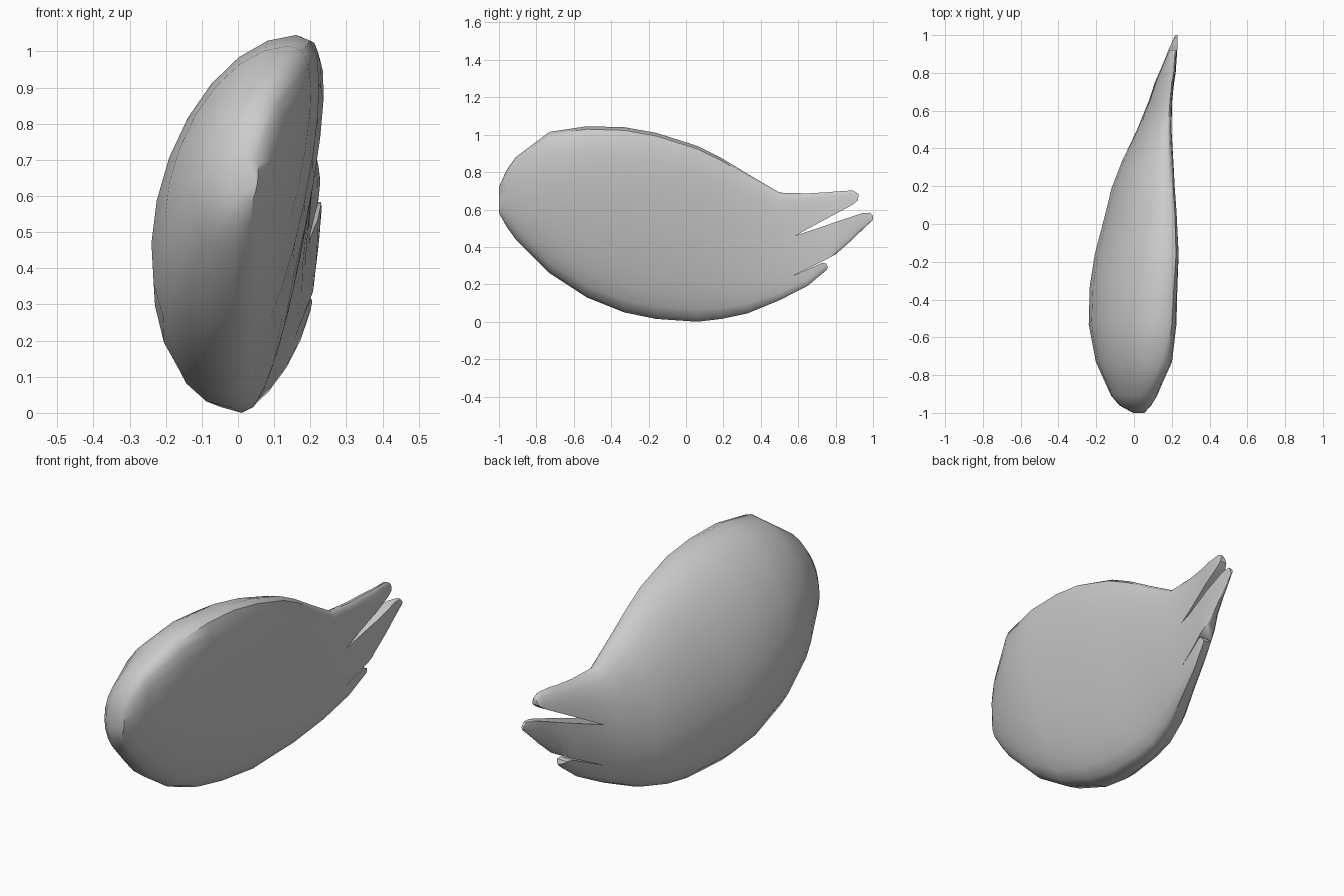
import bpy, bmesh, math

if "Cube" in bpy.data.objects:
    bpy.data.objects.remove(bpy.data.objects["Cube"])


def make_object(name, bm):
    bmesh.ops.recalc_face_normals(bm, faces=bm.faces)
    mesh = bpy.data.meshes.new(name)
    bm.to_mesh(mesh)
    bm.free()
    ob = bpy.data.objects.new(name, mesh)
    bpy.context.collection.objects.link(ob)
    return ob


def bridge(bm, rings):
    """Skin a list of equal rings and cap both ends."""
    n = len(rings[0])
    for r, q in zip(rings, rings[1:]):
        for i in range(n):
            j = (i + 1) % n
            bm.faces.new((r[i], r[j], q[j], q[i]))
    bm.faces.new(rings[0])
    bm.faces.new(rings[-1])


def loft(name, sections, n):
    """Lens-shaped sections along y.
    Each: y, z bottom, z top, x bottom, x top, left bulge, right bulge."""
    bm = bmesh.new()
    rings = []
    for y, zb, zt, xb, xt, left, right in sections:
        ring = []
        for i in range(n):
            a = 2 * math.pi * i / n
            c, s = math.cos(a), math.sin(a)
            bulge = right * s ** .75 if s > 0 else left * s
            x = (xb + xt) / 2 + (xt - xb) / 2 * c + bulge
            z = (zb + zt) / 2 + (zt - zb) / 2 * c
            ring.append(bm.verts.new((x, y, z)))
        rings.append(ring)
    bridge(bm, rings)
    return make_object(name, bm)


def notch(target, name, outline):
    """Cut a y-z outline straight through the target along x."""
    bm = bmesh.new()
    bridge(bm, [[bm.verts.new((x, y, z)) for y, z in outline] for x in (-.5, .7)])
    cutter = make_object(name, bm)
    cutter.hide_render = True
    mod = target.modifiers.new(name, 'BOOLEAN')
    mod.operation = 'DIFFERENCE'
    mod.solver = 'EXACT'
    mod.object = cutter
    bpy.context.view_layer.objects.active = target
    bpy.ops.object.modifier_apply(modifier=name)
    bpy.data.objects.remove(cutter)


# Rounded, leaning wing thinning into a blade at the trailing end
wing = loft("wing", [
    (-1.0, .58, .72, .02, .03, .03, .03),
    (-.96, .51, .81, 0, .05, .1, .06),
    (-.91, .44, .88, -.01, .07, .145, .08),
    (-.73, .26, 1.015, -.02, .14, .25, .11),
    (-.53, .13, 1.045, -.03, .16, .29, .12),
    (-.33, .05, 1.04, -.03, .175, .29, .11),
    (-.16, .015, 1.01, -.02, .19, .275, .1),
    (.06, 0, .94, .01, .19, .235, .08),
    (.19, .015, .875, .025, .185, .21, .07),
    (.33, .045, .79, .06, .18, .175, .06),
    (.5, .115, .69, .12, .18, .13, .035),
    (.65, .192, .686, .165, .19, .1, .02),
    (.75, .275, .692, .195, .2, .087, .015),
    (.8, .36, .696, .205, .21, .075, .013),
    (.89, .44, .702, .215, .215, .045, .012),
    (.92, .47, .685, .217, .217, .036, .012),
    (1.0, .545, .575, .225, .225, .006, .006)], 24)

# Gaps that split the blade into three feather tips
notch(wing, "upper_gap", [
    (.585, .46), (.94, .58), (.985, .583), (1.0, .565), (1.1, .56),
    (1.1, .72), (.925, .72), (.92, .65), (.89, .625), (.75, .55)])
notch(wing, "lower_gap", [
    (.56, .24), (.73, .316), (.75, .31), (.76, .285), (.80, .25),
    (.84, .385), (.80, .36), (.72, .318)])

# Smooth skin with crisp cut edges
bpy.ops.object.select_all(action='DESELECT')
wing.select_set(True)
bpy.context.view_layer.objects.active = wing
bpy.ops.object.shade_smooth_by_angle(angle=math.radians(45))
